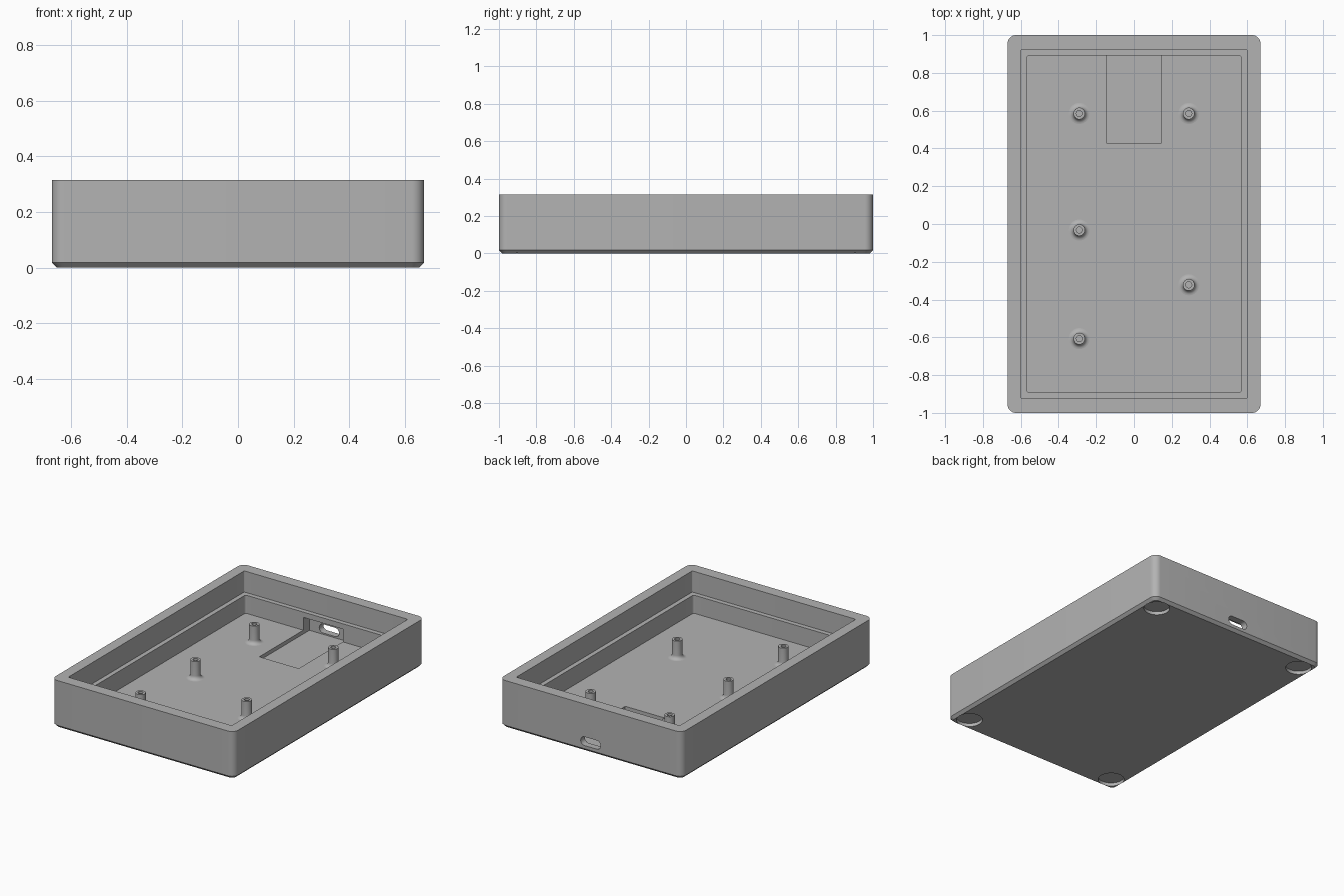
import bpy, bmesh, math

if "Cube" in bpy.data.objects:
    bpy.data.objects.remove(bpy.data.objects["Cube"])

grey = bpy.data.materials.new("grey plastic")
grey.diffuse_color = (0.45, 0.45, 0.45, 1)
grey.use_nodes = True
grey.node_tree.nodes["Principled BSDF"].inputs["Base Color"].default_value = grey.diffuse_color

FLOOR, LEDGE, TOP = 0.055, 0.175, 0.315


def rounded_rect(hx, hy, r, z, seg=8):
    """Counter-clockwise outline of a rounded rectangle at height z."""
    pts = []
    for k, (sx, sy) in enumerate([(1, 1), (-1, 1), (-1, -1), (1, -1)]):
        for i in range(seg + 1):
            a = math.pi / 2 * (k + i / seg)
            pts.append((sx * (hx - r) + r * math.cos(a), sy * (hy - r) + r * math.sin(a), z))
    return pts


def circle(r, z, x=0, y=0, n=40):
    return [(x + r * math.cos(2 * math.pi * i / n), y + r * math.sin(2 * math.pi * i / n), z)
            for i in range(n)]


def loft(name, rings, cap_start=True):
    """Skin a stack of equal-length outlines into one object."""
    bm = bmesh.new()
    loops = [[bm.verts.new(p) for p in ring] for ring in rings]
    for a, b in zip(loops, loops[1:]):
        n = len(a)
        for i in range(n):
            bm.faces.new((a[i], a[(i + 1) % n], b[(i + 1) % n], b[i]))
    if cap_start:
        bm.faces.new(loops[0][::-1])
    bm.faces.new(loops[-1])
    bmesh.ops.recalc_face_normals(bm, faces=bm.faces)
    mesh = bpy.data.meshes.new(name)
    bm.to_mesh(mesh)
    bm.free()
    mesh.materials.append(grey)
    ob = bpy.data.objects.new(name, mesh)
    bpy.context.collection.objects.link(ob)
    return ob


def activate(ob):
    bpy.ops.object.select_all(action='DESELECT')
    ob.select_set(True)
    bpy.context.view_layer.objects.active = ob


def cut(target, cutter):
    mod = target.modifiers.new("cut", 'BOOLEAN')
    mod.operation, mod.solver, mod.object = 'DIFFERENCE', 'EXACT', cutter
    activate(target)
    bpy.ops.object.modifier_apply(modifier=mod.name)
    bpy.data.objects.remove(cutter)


# Tray shell: chamfered base, outer wall, rim, stepped ledge and floor
tray = loft("tray", [
    rounded_rect(0.652, 0.982, 0.03, 0),
    rounded_rect(0.67, 1.0, 0.045, 0.018),
    rounded_rect(0.67, 1.0, 0.045, TOP),
    rounded_rect(0.60, 0.923, 0.008, TOP),
    rounded_rect(0.60, 0.923, 0.008, LEDGE),
    rounded_rect(0.57, 0.892, 0.015, LEDGE),
    rounded_rect(0.57, 0.892, 0.015, FLOOR),
])

# Connector pocket sunk in the floor and reaching under the ledge
pocket = loft("pocket_cutter", [
    [(x, y, z) for x, y in [(-0.145, 0.43), (0.145, 0.43), (0.145, 0.956), (-0.145, 0.956)]]
    for z in (0.03, 0.14)])
cut(tray, pocket)

# Pill-shaped port through the back wall
port = loft("port_cutter", [
    [(x, y, z + 0.068) for x, z, _ in rounded_rect(0.073, 0.029, 0.0285, 0)]
    for y in (0.9, 1.1)])
cut(tray, port)

# Round foot recesses under the corners
for sx in (-1, 1):
    for sy in (-1, 1):
        cut(tray, loft("foot_cutter", [circle(0.08, z, sx * 0.573, sy * 0.903)
                                       for z in (-0.05, 0.022)]))

# Screw posts with a filleted foot and a blind hole
R, F = 0.031, 0.025
profile = [(R + F * (1 - math.sin(t * math.pi / 12)), FLOOR + F * (1 - math.cos(t * math.pi / 12)))
           for t in range(7)]
profile += [(R, LEDGE), (0.016, LEDGE), (0.016, 0.075)]
parts = [tray]
for x, y in [(-0.29, 0.585), (0.29, 0.585), (-0.29, -0.032), (0.29, -0.322), (-0.29, -0.607)]:
    parts.append(loft("screw_post", [circle(r, z, x, y, 32) for r, z in profile], cap_start=False))

for ob in parts:
    activate(ob)
    bpy.ops.object.shade_smooth_by_angle(angle=math.radians(30))
